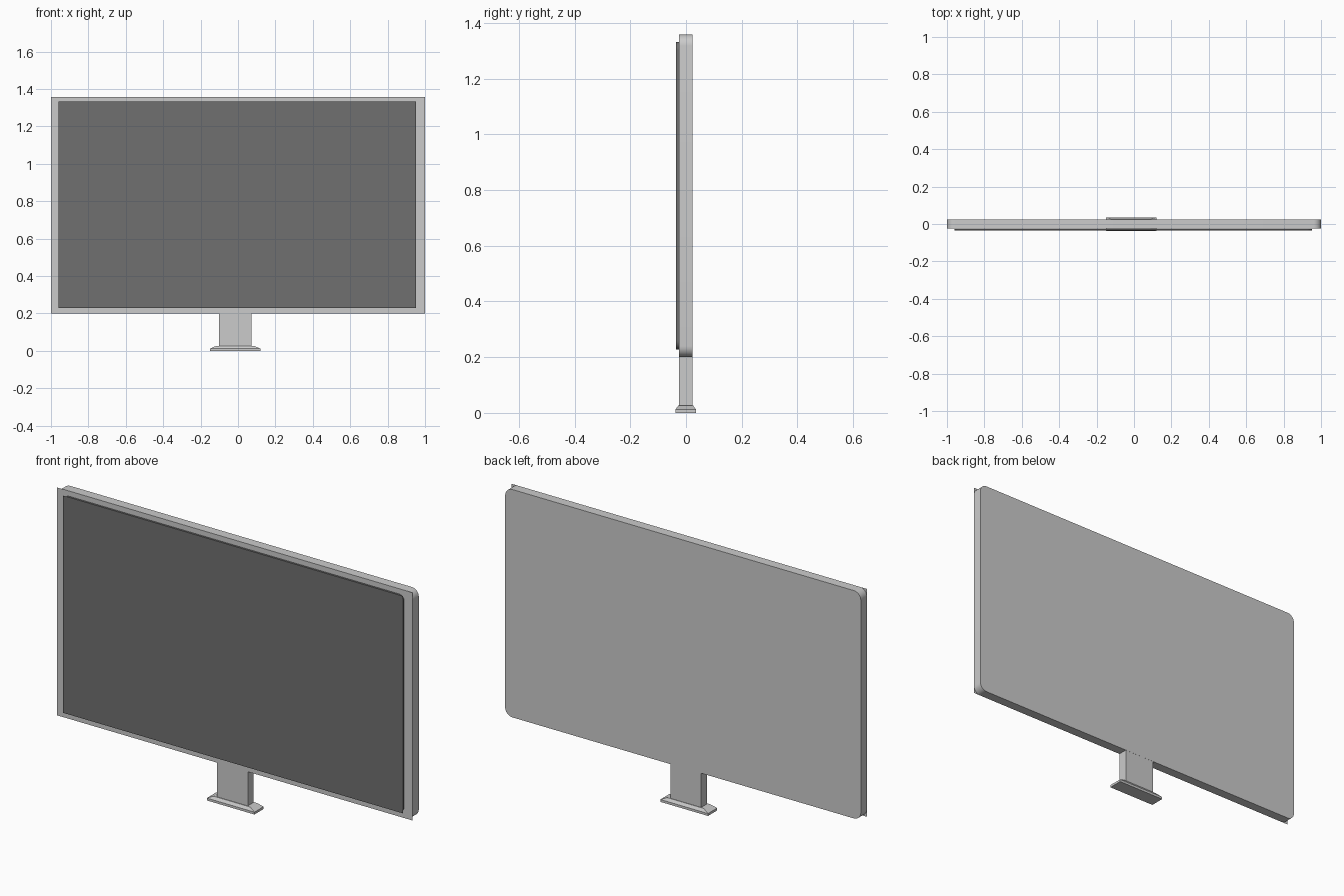
import bpy, bmesh, math

if "Cube" in bpy.data.objects:
    bpy.data.objects.remove(bpy.data.objects["Cube"])


def finish(bm, name, mat=None, smooth=False):
    mesh = bpy.data.meshes.new(name)
    bm.to_mesh(mesh)
    bm.free()
    obj = bpy.data.objects.new(name, mesh)
    bpy.context.collection.objects.link(obj)
    if mat:
        mesh.materials.append(mat)
    if smooth:
        bpy.ops.object.select_all(action='DESELECT')
        obj.select_set(True)
        bpy.context.view_layer.objects.active = obj
        bpy.ops.object.shade_smooth_by_angle(angle=math.radians(35))
    return obj


def panel(name, x0, x1, z0, z1, front, back, r, mat=None, steps=8):
    """Rounded shell closed at the back, with a square-cornered front face."""
    bm = bmesh.new()
    outline = []
    corners = [(x1 - r, z1 - r), (x0 + r, z1 - r), (x0 + r, z0 + r), (x1 - r, z0 + r)]
    for i, (cx, cz) in enumerate(corners):
        for k in range(steps + 1):
            a = math.pi / 2 * (i + k / steps)
            outline.append((cx + r * math.cos(a), cz + r * math.sin(a)))
    rings = [[bm.verts.new((x, y, z)) for x, z in outline] for y in (front, back)]
    n = len(outline)
    for i in range(n):
        j = (i + 1) % n
        bm.faces.new((rings[0][i], rings[0][j], rings[1][j], rings[1][i]))
    bm.faces.new(rings[1])
    bmesh.ops.recalc_face_normals(bm, faces=bm.faces)
    # square front plate
    bm.faces.new([bm.verts.new((x, front, z))
                  for x, z in ((x0, z0), (x1, z0), (x1, z1), (x0, z1))])
    return finish(bm, name, mat, smooth=True)


def stack(name, sections):
    """Solid from rectangular sections (x0, x1, y0, y1, z)."""
    bm = bmesh.new()
    rings = [[bm.verts.new(p) for p in ((a, c, z), (b, c, z), (b, d, z), (a, d, z))]
             for a, b, c, d, z in sections]
    bm.faces.new(rings[0])
    bm.faces.new(rings[-1])
    for lo, hi in zip(rings, rings[1:]):
        for i in range(4):
            j = (i + 1) % 4
            bm.faces.new((lo[i], lo[j], hi[j], hi[i]))
    bmesh.ops.recalc_face_normals(bm, faces=bm.faces)
    return finish(bm, name)


dark = bpy.data.materials.new("dark_grey")
dark.diffuse_color = (0.16, 0.16, 0.16, 1)
dark.use_nodes = True
dark.node_tree.nodes["Principled BSDF"].inputs["Base Color"].default_value = dark.diffuse_color

# housing and display
panel("housing", -1.0, 1.0, 0.20, 1.358, -0.025, 0.024, 0.04)
panel("screen", -0.96, 0.953, 0.228, 1.332, -0.036, -0.026, 0.03, dark)

# stand: neck and chamfered foot
stack("neck", [(-0.102, 0.072, -0.0245, 0.0235, 0.02),
               (-0.102, 0.072, -0.0245, 0.0235, 0.205)])
stack("foot", [(-0.149, 0.119, -0.038, 0.036, 0.0),
               (-0.149, 0.119, -0.038, 0.036, 0.012),
               (-0.118, 0.088, -0.028, 0.026, 0.026)])
